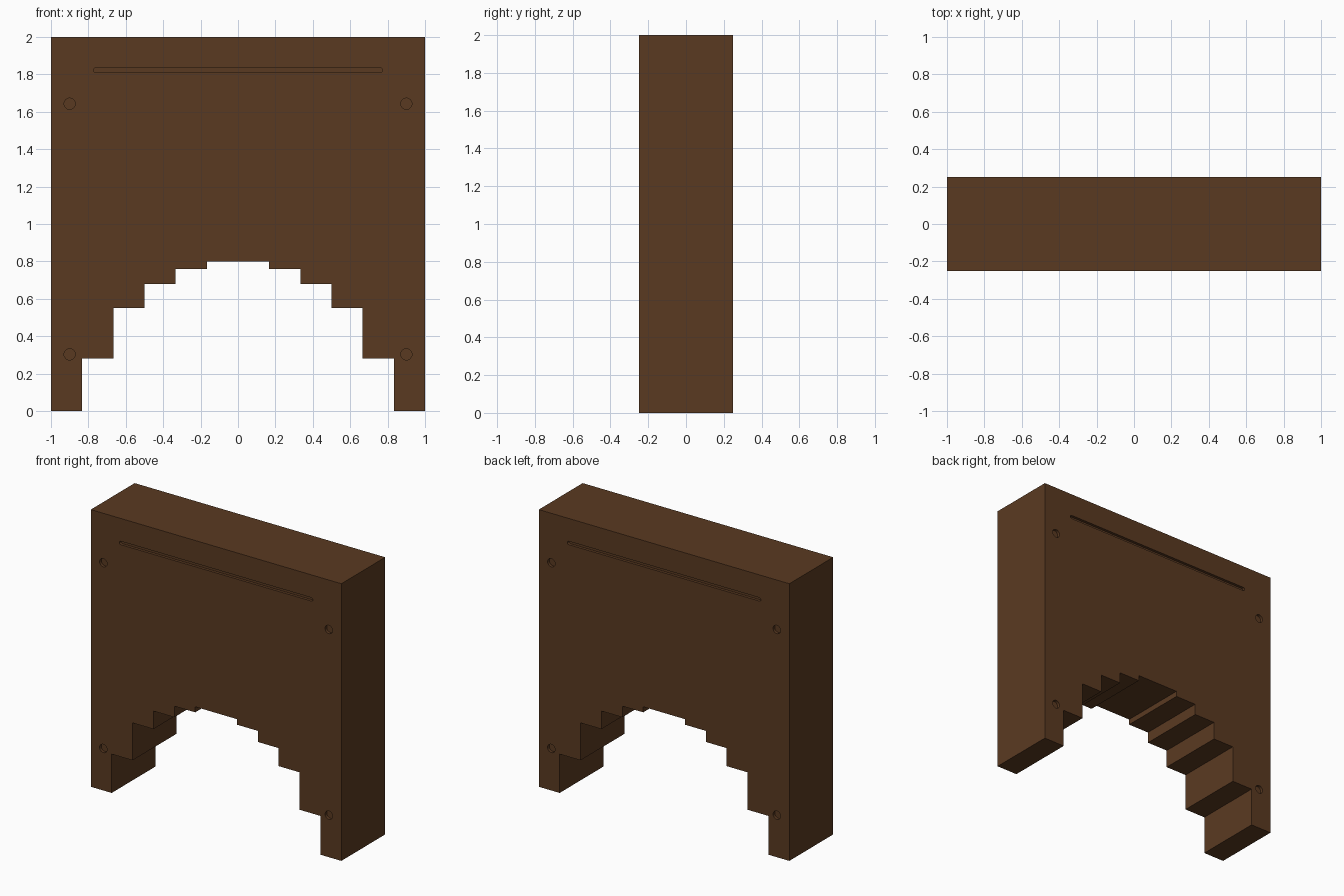
import bpy, bmesh, math

if "Cube" in bpy.data.objects:
    bpy.data.objects.remove(bpy.data.objects["Cube"])

HALF_DEPTH = 0.25
RECESS = 0.02

wood = bpy.data.materials.new("dark brown wood")
wood.diffuse_color = (0.102, 0.042, 0.0152, 1)
wood.use_nodes = True
wood.node_tree.nodes["Principled BSDF"].inputs["Base Color"].default_value = wood.diffuse_color


def add_prism(bm, outline, y0, y1):
    """Extrude an x/z outline from y0 to y1."""
    face = bm.faces.new([bm.verts.new((x, y0, z)) for x, z in outline])
    ext = bmesh.ops.extrude_face_region(bm, geom=[face])
    moved = [v for v in ext["geom"] if isinstance(v, bmesh.types.BMVert)]
    bmesh.ops.translate(bm, verts=moved, vec=(0, y1 - y0, 0))


def finish(bm, name):
    bmesh.ops.recalc_face_normals(bm, faces=bm.faces)
    mesh = bpy.data.meshes.new(name)
    bm.to_mesh(mesh)
    bm.free()
    mesh.materials.append(wood)
    obj = bpy.data.objects.new(name, mesh)
    bpy.context.collection.objects.link(obj)
    return obj


def capsule(cx, cz, half_straight, r, n):
    """Circle, or a slot with round ends when half_straight > 0."""
    pts = []
    for side in (1, -1):
        for i in range(n + 1 if half_straight else n):
            a = -side * math.pi / 2 + side * math.pi * i / n if side > 0 else math.pi / 2 + math.pi * i / n
            pts.append((cx + side * half_straight + r * math.cos(a), cz + r * math.sin(a)))
    return pts


# Slab with stepped arch: one half of the profile, mirrored
step_heights = [0.28, 0.55, 0.68, 0.76, 0.80]
half = [(1, 2), (1, 0), (5 / 6, 0)]
for i, z in enumerate(step_heights):
    half.append(((5 - i) / 6, z))
    if i < 4:
        half.append(((4 - i) / 6, z))
bm = bmesh.new()
add_prism(bm, half + [(-x, z) for x, z in reversed(half)], -HALF_DEPTH, HALF_DEPTH)
slab = finish(bm, "arched_slab")

# Shallow slot and four peg holes, on front and back
bm = bmesh.new()
for s in (-1, 1):
    y0, y1 = s * (HALF_DEPTH - RECESS), s * (HALF_DEPTH + 0.1)
    add_prism(bm, capsule(0, 1.823, 0.76, 0.0125, 8), y0, y1)
    for x in (-0.9, 0.9):
        for z in (0.303, 1.643):
            add_prism(bm, capsule(x, z, 0, 0.03, 12), y0, y1)
cutter = finish(bm, "recess_cutter")
cutter.hide_render = True
cutter.hide_viewport = False
cutter.display_type = 'WIRE'

mod = slab.modifiers.new("recesses", 'BOOLEAN')
mod.operation = 'DIFFERENCE'
mod.solver = 'EXACT'
mod.object = cutter

# Apply the cut and drop the helper
bpy.context.view_layer.objects.active = slab
slab.select_set(True)
bpy.ops.object.modifier_apply(modifier=mod.name)
bpy.data.objects.remove(cutter)
